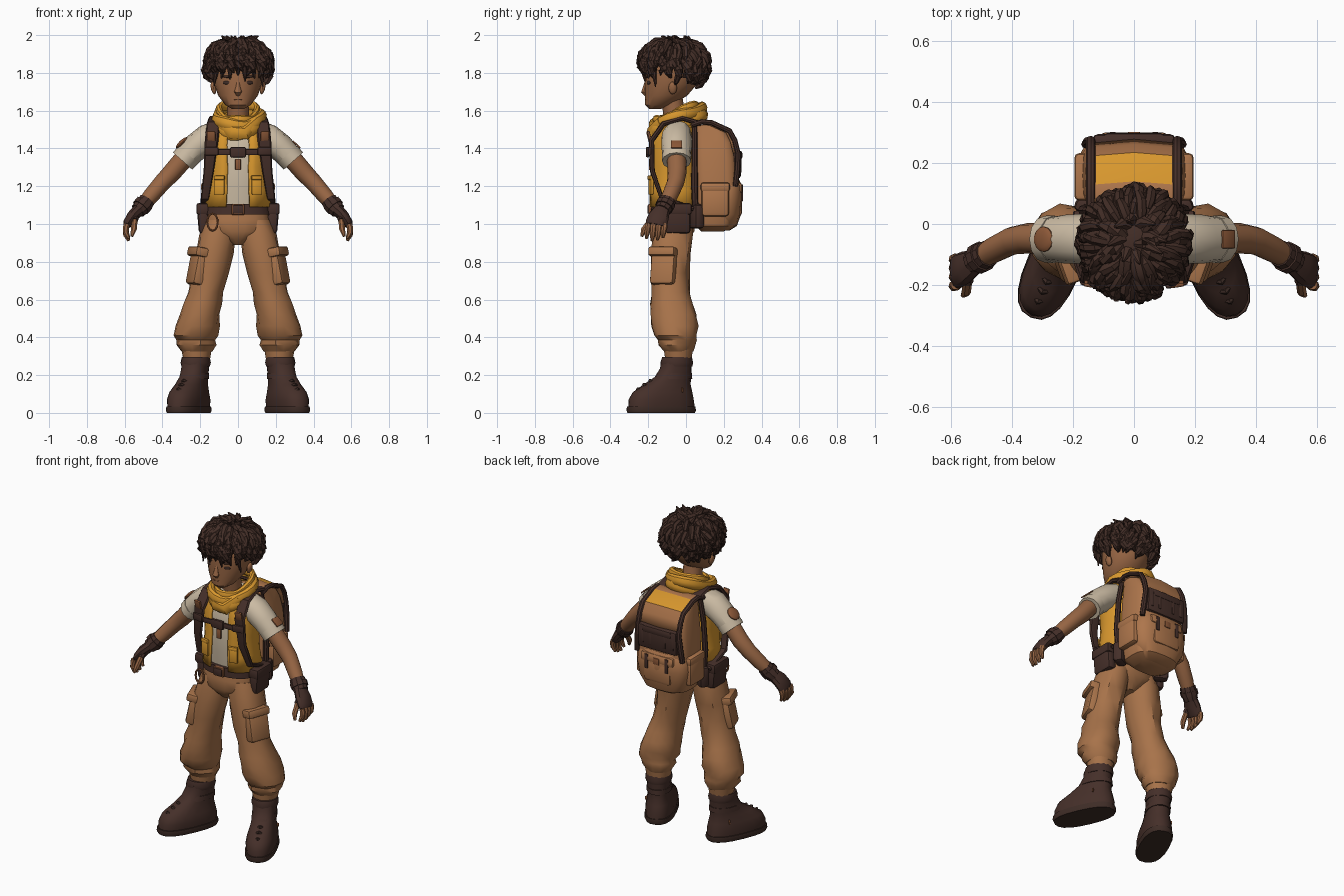
import bpy, bmesh, math, random
from math import sin, cos, pi, radians
from mathutils import Vector, Matrix, Euler

random.seed(4)

def material(name, r, g, b):
    m = bpy.data.materials.new(name)
    lin = [((c / 255 + 0.055) / 1.055) ** 2.4 for c in (r, g, b)]
    m.diffuse_color = (*lin, 1)
    return m

SKIN = material("skin", 152, 102, 68)
HAIR = material("dark hair", 66, 45, 38)
LEATHER = material("dark leather", 69, 47, 41)
SOLE = material("sole", 62, 44, 38)
YELLOW = material("yellow cloth", 217, 152, 46)
SHIRT = material("cream cloth", 204, 188, 164)
PANTS = material("tan trousers", 168, 115, 74)
PACK = material("pack canvas", 174, 118, 76)
BRASS = material("copper brown", 140, 88, 56)

def finish(name, bm, mat, mirror=False):
    bmesh.ops.recalc_face_normals(bm, faces=bm.faces)
    me = bpy.data.meshes.new(name)
    bm.to_mesh(me)
    bm.free()
    for m in (mat if isinstance(mat, list) else [mat]):
        me.materials.append(m)
    ob = bpy.data.objects.new(name, me)
    bpy.context.collection.objects.link(ob)
    if mirror:
        ob.modifiers.new("mirror", 'MIRROR')
    return ob

def sweep(bm, pts, n=12, ref=(0, 1, 0), flat=False, closed=False, p=2.0, arc=None, jitter=0, xf=None):
    """Rings (x, y, z, ra, rb) joined into a skin; flat keeps every ring horizontal."""
    rings, m = [], len(pts)
    for i, q in enumerate(pts):
        c = Vector(q[:3])
        ra, rb = q[3], q[-1]
        if flat:
            a, b = Vector((1, 0, 0)), Vector((0, 1, 0))
        else:
            lo, hi = (i - 1, (i + 1) % m) if closed else (max(i - 1, 0), min(i + 1, m - 1))
            t = (Vector(pts[hi][:3]) - Vector(pts[lo][:3])).normalized()
            a = Vector(ref)
            a = (a - t * a.dot(t)).normalized()
            b = t.cross(a)
        ring = []
        for k in range(n):
            g = arc[0] + (arc[1] - arc[0]) * k / (n - 1) if arc else 2 * pi * k / n
            u, v = cos(g), sin(g)
            u = math.copysign(abs(u) ** (2 / p), u)
            v = math.copysign(abs(v) ** (2 / p), v)
            j = 1 + random.uniform(-jitter, jitter)
            w = c + a * (ra * u * j) + b * (rb * v * j)
            ring.append(bm.verts.new(xf @ w if xf else w))
        rings.append(ring)
    for i in range(m if closed else m - 1):
        r, s = rings[i], rings[(i + 1) % m]
        for k in range(n - 1 if arc else n):
            bm.faces.new((r[k], r[(k + 1) % n], s[(k + 1) % n], s[k]))
    if not closed and not arc:
        bm.faces.new(rings[0])
        bm.faces.new(rings[-1])

def tube(name, pts, mat, mirror=False, **kw):
    bm = bmesh.new()
    sweep(bm, pts, **kw)
    return finish(name, bm, mat, mirror)

def ball(name, c, s, mat, mirror=False, rot=(0, 0, 0)):
    bm = bmesh.new()
    mx = Matrix.Translation(c) @ Euler(rot).to_matrix().to_4x4() @ Matrix.Diagonal((*s, 1))
    bmesh.ops.create_uvsphere(bm, u_segments=14, v_segments=9, radius=1, matrix=mx)
    return finish(name, bm, mat, mirror)

def box(name, c, s, mat, mirror=False, rot=(0, 0, 0), bevel=0.012):
    bm = bmesh.new()
    mx = Matrix.Translation(c) @ Euler(rot).to_matrix().to_4x4() @ Matrix.Diagonal((*s, 1))
    bmesh.ops.create_cube(bm, size=1, matrix=mx)
    bmesh.ops.bevel(bm, geom=bm.edges[:], offset=min(bevel, min(s) * 0.4), segments=2, affect='EDGES', profile=0.5)
    return finish(name, bm, mat, mirror)

# head, ears and face
tube("head", [(0, -.165, 1.608, .03, .03), (0, -.143, 1.63, .068, .073), (0, -.105, 1.68, .105, .112),
              (0, -.08, 1.74, .126, .138), (0, -.07, 1.80, .134, .148), (0, -.06, 1.87, .13, .145),
              (0, -.06, 1.93, .08, .09)], SKIN, flat=True, n=20)
tube("neck", [(0, -.03, 1.46, .065), (0, -.06, 1.56, .058), (0, -.075, 1.67, .056)], SKIN)
ball("ear", (.13, -.07, 1.72), (.014, .022, .034), SKIN, True, (0, .2, 0))
tube("nose", [(0, -.211, 1.76, .006), (0, -.218, 1.725, .012, .010), (0, -.222, 1.70, .02, .017), (0, -.21, 1.685, .012)], SKIN, n=10, ref=(1, 0, 0))
ball("eye", (.058, -.197, 1.748), (.023, .008, .010), SOLE, True, (0, 0, .35))
ball("eyebrow", (.06, -.202, 1.78), (.032, .007, .006), HAIR, True, (0, -.1, .35))
ball("mouth", (0, -.211, 1.66), (.026, .006, .005), BRASS)

# hair: scalp plus tapered locks fanning from the crown
def scalp(th, ph, k):
    return Vector((.158 * k * sin(th) * cos(ph), -.065 + .163 * k * sin(th) * sin(ph), 1.835 + .138 * k * cos(th)))
bm = bmesh.new()
bmesh.ops.create_uvsphere(bm, u_segments=20, v_segments=12, radius=1,
                          matrix=Matrix.Translation((0, -.06, 1.84)) @ Matrix.Diagonal((.155, .155, .135, 1)))
bmesh.ops.delete(bm, geom=[v for v in bm.verts if v.co.z < 1.83 and v.co.y < -.02 or v.co.z < 1.72], context='VERTS')
N = 140
for i in range(N):
    ph = i * 2.39996
    back = (sin(ph) + 1) / 2
    th = max(.03, (1.15 + 0.6 * back) * math.sqrt((i + .5) / N) + random.uniform(-.08, .08))
    lift = random.uniform(1.05, 1.15)
    tw = random.uniform(-.25, .25)
    ln = random.uniform(.9, 1.15)
    path = []
    for d, k, r in ((0, .95, .014), (.15, 1.05, .024), (.34, lift, .025), (.54, lift + .01, .018), (.7, lift - .02, .004)):
        path.append((*scalp(th + d * ln, ph + tw * d * 2, k), r, r * .75))
    sweep(bm, path, n=7, ref=(.1, .3, 1) if th > .4 else (1, .2, .1))
for i in range(8):
    a = i * 2.4
    x, y = .07 * cos(a), -.04 + .06 * sin(a)
    sweep(bm, [(x * .3, y * .8 - .01, 1.945, .022), (x * .8, y, 1.968, .02), (x * 1.4 + .01, y * 1.2 - .01, 1.996, .004)], n=7)
for x, z in ((-.115, 1.73), (-.08, 1.77), (-.04, 1.765), (.0, 1.785), (.035, 1.755), (.08, 1.77), (.12, 1.725)):
    y = -.05 - .18 * math.sqrt(1 - (x / .16) ** 2)
    sweep(bm, [(x * .9, y + .03, 1.88, .02), (x, y - .005, 1.83, .02), (x * 1.1, y + .008, z, .003)], n=7)
finish("hair_locks", bm, HAIR)

# scarf folds, sloping from the nape down to the chest
for i, (rx, ry, z, r) in enumerate([(.098, .105, 1.588, .026), (.12, .13, 1.565, .034), (.112, .13, 1.527, .036)]):
    pts = []
    for k in range(20):
        a = 2 * pi * k / 20
        w = .008 * sin(3 * a + i * 2)
        pts.append(((rx + w) * cos(a), -.045 + (ry + w) * sin(a), z + .045 * sin(a) + w, r, r * .75))
    tube("scarf_fold", pts, YELLOW, closed=True, ref=(0, 0, 1), n=9)
tube("scarf_drape", [(-.09, -.145, 1.53, .03, .015), (-.03, -.185, 1.485, .036, .018),
                     (.04, -.19, 1.48, .036, .018), (.10, -.135, 1.54, .03, .015)], YELLOW, ref=(0, 0, 1), n=9)

# shirt and open vest
tube("shirt", [(0, -.06, 1.05, .15, .10), (0, -.065, 1.2, .146, .112), (0, -.06, 1.4, .155, .118),
               (0, -.05, 1.5, .145, .10), (0, -.045, 1.56, .07, .07)], SHIRT, flat=True, n=20, p=2.3)
vest = tube("vest", [(0, -.058, 1.09, .178, .139), (0, -.062, 1.18, .166, .136), (0, -.06, 1.3, .16, .13),
                     (0, -.06, 1.42, .168, .13), (0, -.05, 1.51, .15, .112), (0, -.045, 1.55, .09, .085)],
            YELLOW, flat=True, n=24, p=2.3, arc=(radians(-72), radians(252)), jitter=.015)
vest.modifiers.new("thickness", 'SOLIDIFY').thickness = .012
box("vest_pocket", (.098, -.186, 1.20), (.055, .018, .09), YELLOW, True, (0, 0, .25))
box("vest_pocket_flap", (.098, -.190, 1.245), (.06, .02, .025), YELLOW, True, (0, 0, .25))

# harness straps and chest buckle
tube("shoulder_strap", [(.12, .08, 1.53, .032, .013), (.122, -.02, 1.56, .034, .013), (.13, -.12, 1.53, .036, .014),
                        (.14, -.183, 1.44, .036, .015), (.155, -.178, 1.28, .027, .013), (.175, -.13, 1.14, .022, .012),
                        (.178, .04, 1.08, .022, .012)], LEATHER, True, ref=(1, 0, 0), n=8, p=3)
box("strap_pad", (.142, -.196, 1.465), (.045, .014, .055), BRASS, True, (.25, 0, .15))
box("strap_clip", (.14, -.197, 1.385), (.075, .02, .045), LEATHER, True, (0, 0, .2))
box("chest_strap", (0, -.197, 1.38), (.28, .014, .032), LEATHER)
box("chest_buckle", (0, -.203, 1.38), (.085, .02, .055), LEATHER)
box("buckle_tab", (0, -.190, 1.315), (.03, .014, .06), BRASS)

# sleeves, cuffs and arms
tube("sleeve", [(.10, -.045, 1.475, .075), (.165, -.05, 1.452, .082, .078), (.225, -.05, 1.405, .08, .072),
                (.288, -.05, 1.34, .072, .064)], SHIRT, True, n=12, jitter=.04)
tube("sleeve_cuff", [(.262, -.05, 1.368, .078, .07), (.293, -.05, 1.333, .077, .068)], SHIRT, True)
box("sleeve_patch", (.310, -.05, 1.421), (.008, .06, .055), BRASS, rot=(0, -.83, 0), bevel=.003)
ball("sleeve_badge", (-.297, -.05, 1.430), (.042, .042, .014), BRASS, rot=(0, -.75, 0))
tube("arm", [(.27, -.05, 1.365, .052), (.35, -.047, 1.272, .05), (.40, -.055, 1.22, .046), (.46, -.085, 1.15, .043),
             (.52, -.12, 1.08, .033)], SKIN, True)

# gloves and fingers
tube("glove_cuff", [(.482, -.097, 1.125, .045), (.50, -.108, 1.10, .048), (.53, -.126, 1.07, .042)], LEATHER, True, n=10)
tube("glove_strap", [(.497, -.106, 1.108, .052), (.514, -.116, 1.088, .051)], LEATHER, True, n=10)
tube("palm", [(.52, -.122, 1.08, .04, .034), (.555, -.143, 1.045, .055, .032), (.58, -.156, 1.008, .058, .028),
              (.588, -.16, .992, .052, .02)], LEATHER, True, n=10)
for i in range(4):
    y, dz = -.113 - .029 * i, (.012, 0, -.004, .008)[i]
    tube("finger", [(.587, y, 1.0, .0165), (.593, y - .002, .982, .0165), (.593, y - .006, .945 + dz, .015),
                    (.578, y - .01, .916 + dz, .008)], SKIN, True, n=7)
tube("glove_thumb", [(.545, -.155, 1.05, .02), (.547, -.19, 1.018, .019)], LEATHER, True, n=7)
tube("thumb", [(.547, -.185, 1.02, .016), (.552, -.224, .97, .016), (.562, -.235, .935, .008)], SKIN, True, n=7)

# trousers with bunched lower legs
tube("hips", [(0, -.06, 1.09, .155, .11), (0, -.065, 1.02, .172, .118), (0, -.07, .96, .165, .115),
              (0, -.075, .92, .08, .09), (0, -.075, .89, .03, .06)], PANTS, flat=True, n=18, p=2.3)
tube("trouser_leg", [(.095, -.065, 1.02, .08, .10), (.108, -.072, .94, .098, .112), (.128, -.08, .84, .10, .108),
                     (.149, -.085, .74, .097, .102), (.172, -.08, .64, .095, .102), (.19, -.075, .58, .103, .112),
                     (.204, -.065, .52, .108, .12), (.216, -.06, .46, .12, .124), (.226, -.055, .41, .12, .112),
                     (.222, -.045, .385, .104, .10), (.222, -.045, .36, .105, .10), (.22, -.04, .325, .08, .078)],
     PANTS, True, flat=True, n=14, jitter=.06)
tube("trouser_cuff", [(.22, -.04, .345, .083, .08), (.219, -.04, .29, .073, .072)], PANTS, True, flat=True, n=14, jitter=.02)
box("cargo_pocket", (.208, -.115, .765), (.08, .135, .18), PANTS, True, (0, -.2, -.35), .018)
box("cargo_flap", (.203, -.118, .85), (.092, .148, .05), PANTS, True, (0, -.2, -.35))

# belt, pouches and clip ring
tube("belt", [(0, -.06, 1.05, .178, .128), (0, -.06, 1.105, .174, .126)], LEATHER, flat=True, n=20, p=2.3)
box("belt_buckle", (0, -.19, 1.077), (.07, .02, .06), BRASS)
box("buckle_plate", (0, -.197, 1.077), (.055, .016, .046), LEATHER)
box("belt_pouch", (.183, -.045, 1.025), (.06, .14, .15), LEATHER, True, (0, .08, 0), .02)
box("pouch_flap", (.185, -.045, 1.08), (.072, .15, .06), LEATHER, True)
box("rear_pouch", (.15, .055, 1.04), (.09, .06, .13), LEATHER, True, (0, 0, .5), .02)
ring = [(-.135 + .028 * cos(a * pi / 6), -.19, 1.01 + .045 * sin(a * pi / 6), .006) for a in range(12)]
tube("clip_ring", ring, BRASS, closed=True, n=6)

# boots, built straight and turned outward
turn = Matrix.Translation((.22, -.04, 0)) @ Matrix.Rotation(radians(24), 4, 'Z')
tube("boot", [(0, -.10, .03, .082, .187), (0, -.10, .07, .086, .184), (0, -.092, .11, .08, .168),
              (0, -.065, .15, .07, .13), (0, -.032, .19, .066, .097), (0, -.016, .235, .067, .084),
              (0, -.012, .27, .07, .08)], LEATHER, True, flat=True, n=20, p=2.4, xf=turn, jitter=.015)
tube("boot_sole", [(0, -.10, 0, .085, .188), (0, -.10, .012, .09, .193), (0, -.10, .034, .088, .191)],
     SOLE, True, flat=True, n=20, p=2.5, xf=turn)
tube("boot_collar", [(0, -.01, .245, .073, .084), (0, -.01, .265, .079, .088), (0, -.008, .295, .073, .08)],
     LEATHER, True, flat=True, n=16, xf=turn)
tube("boot_strap", [(0, -.032, .18, .073, .108), (0, -.022, .21, .072, .095)], LEATHER, True, flat=True, n=16, xf=turn)
for y, z in ((-.235, .125), (-.20, .15), (-.165, .17)):
    tube("boot_lace", [(-.055, y + .03, z - .03, .008), (0, y, z, .01), (.055, y + .03, z - .03, .008)], SOLE, True, n=6, xf=turn)
tube("boot_tag", [(.068, -.01, .12, .004, .016), (.08, -.01, .12, .004, .012)], BRASS, True, n=6, xf=turn)

# backpack body and its bulging lower bag
tube("backpack", [(0, .14, .96, .09, .06), (0, .148, .99, .145, .095), (0, .155, 1.06, .165, .112),
                  (0, .16, 1.2, .17, .12), (0, .153, 1.35, .16, .118), (0, .145, 1.43, .148, .11),
                  (0, .128, 1.487, .138, .093), (0, .095, 1.525, .132, .06)], PACK, flat=True, n=24, p=4)
tube("lower_bag", [(0, .18, .965, .08, .05), (0, .185, .99, .13, .085), (0, .19, 1.05, .165, .10),
                   (0, .195, 1.13, .178, .104), (0, .195, 1.20, .172, .104), (0, .19, 1.235, .15, .09)],
     PACK, flat=True, n=24, p=2.8, jitter=.012)
# lid sheet with a yellow stripe
profile = [(.035, 1.535), (.09, 1.553), (.14, 1.548), (.235, 1.505), (.262, 1.455), (.28, 1.385)]
bm = bmesh.new()
rows = [[bm.verts.new((x, y - abs(x) * .08, z - abs(x) * .05)) for x in (-.14, -.125, 0, .125, .14)] for y, z in profile]
for r, s in zip(rows, rows[1:]):
    for k in range(4):
        bm.faces.new((r[k], r[k + 1], s[k + 1], s[k]))
for f in bm.faces:
    c = f.calc_center_median()
    f.material_index = 1 if .14 < c.y < .23 and abs(c.x) < .126 else 0
lid = finish("pack_lid", bm, [PACK, YELLOW])
lid.modifiers.new("thickness", 'SOLIDIFY').thickness = .02
tube("lid_piping", [(.142, y - .004, z - .012, .016, .014) for y, z in profile] + [(.15, .272, 1.29, .018, .015),
     (.158, .262, 1.20, .016, .014)], LEATHER, True, ref=(1, 0, 0), n=8)
tube("front_piping", [(.128, .045, 1.53, .014), (.154, .045, 1.38, .016), (.166, .045, 1.2, .018),
                      (.16, .05, 1.06, .016)], LEATHER, True, n=8)
# rear pockets, straps and side pockets
box("rear_dark_pocket", (0, .27, 1.315), (.27, .045, .15), LEATHER, rot=(-.04, 0, 0), bevel=.015)
box("rear_dark_flap", (0, .281, 1.365), (.20, .035, .045), LEATHER)
for x in (.05, .105):
    box("pocket_tab", (x, .287, 1.32), (.022, .016, .10), LEATHER, True)
box("lower_pouch", (0, .27, 1.11), (.19, .055, .14), PACK, bevel=.022)
box("lower_pouch_flap", (0, .274, 1.19), (.23, .05, .06), PACK, rot=(.1, 0, 0), bevel=.018)
box("pouch_strap", (.07, .296, 1.165), (.024, .012, .09), LEATHER, True)
box("pouch_clasp", (0, .298, 1.18), (.04, .01, .04), BRASS)
box("side_pocket", (.168, .155, 1.115), (.05, .145, .15), PACK, True, bevel=.018)
box("side_pocket_flap", (.17, .155, 1.195), (.052, .155, .05), PACK, True, bevel=.015)
tube("carry_handle", [(-.04, .05, 1.545, .01), (-.03, .055, 1.575, .01), (.03, .055, 1.575, .01), (.04, .05, 1.545, .01)], LEATHER, n=6)

# smooth shading with sharp edges kept
bpy.ops.object.select_all(action='SELECT')
bpy.context.view_layer.objects.active = bpy.data.objects["head"]
bpy.ops.object.shade_smooth_by_angle(angle=radians(35))
